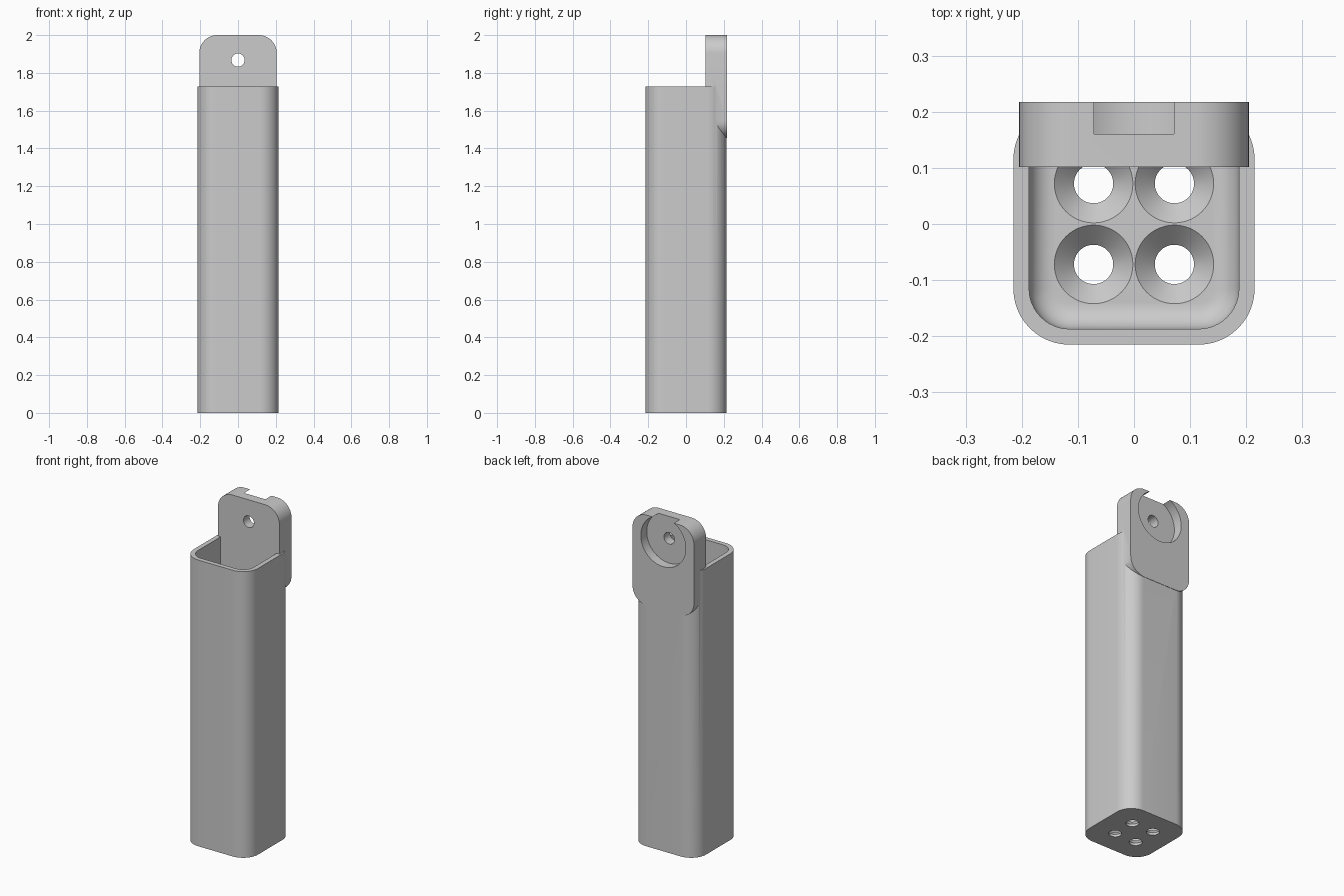
import bpy, bmesh
from math import cos, sin, pi, radians
from mathutils import Matrix, Vector

cube = bpy.data.objects.get("Cube")
if cube:
    bpy.data.objects.remove(cube, do_unlink=True)

grey = bpy.data.materials.new("plain grey")
grey.use_nodes = True
grey.diffuse_color = (0.6, 0.6, 0.6, 1)
grey.node_tree.nodes["Principled BSDF"].inputs["Base Color"].default_value = (0.6, 0.6, 0.6, 1)


def rounded_rect(half_w, half_h, radius, steps=12):
    """Outline of a rounded rectangle, counter-clockwise."""
    pts = []
    for q, (sx, sy) in enumerate([(1, 1), (-1, 1), (-1, -1), (1, -1)]):
        for i in range(steps + 1):
            a = (q + i / steps) * pi / 2
            pts.append((sx * (half_w - radius) + radius * cos(a),
                        sy * (half_h - radius) + radius * sin(a)))
    return pts


def circle(radius, steps=64):
    return [(radius * cos(2 * pi * i / steps), radius * sin(2 * pi * i / steps))
            for i in range(steps)]


def loft(name, rings, matrix=Matrix()):
    """Skin a closed solid through (outline, height) rings."""
    bm = bmesh.new()
    loops = [[bm.verts.new(matrix @ Vector((x, y, h))) for x, y in pts] for pts, h in rings]
    for a, b in zip(loops, loops[1:]):
        n = len(a)
        for i in range(n):
            bm.faces.new((a[i], a[(i + 1) % n], b[(i + 1) % n], b[i]))
    bm.faces.new(loops[0][::-1])
    bm.faces.new(loops[-1])
    bmesh.ops.recalc_face_normals(bm, faces=bm.faces)
    mesh = bpy.data.meshes.new(name)
    bm.to_mesh(mesh)
    bm.free()
    mesh.materials.append(grey)
    obj = bpy.data.objects.new(name, mesh)
    bpy.context.collection.objects.link(obj)
    return obj


def combine(target, other, operation):
    """Apply a boolean and drop the helper object."""
    other.hide_render = True
    mod = target.modifiers.new(operation.lower(), 'BOOLEAN')
    mod.operation, mod.object, mod.solver = operation, other, 'EXACT'
    bpy.context.view_layer.objects.active = target
    bpy.ops.object.modifier_apply(modifier=mod.name)
    bpy.data.objects.remove(other, do_unlink=True)


# Square tube with a closed floor and a filleted inside bottom edge
OUT, INN, TOP, FLOOR, FILLET = 0.215, 0.187, 1.727, 0.05, 0.045
rings = [(rounded_rect(OUT, OUT, 0.1), 0), (rounded_rect(OUT, OUT, 0.1), TOP),
         (rounded_rect(INN, INN, 0.072), TOP)]
for i in range(9):
    a = i / 8 * pi / 2
    inset = FILLET * (1 - cos(a))
    rings.append((rounded_rect(INN - inset, INN - inset, 0.072 - inset),
                  FLOOR + FILLET * (1 - sin(a))))
holder = loft("tube_holder", rings)

# Four countersunk drain holes
for x in (-0.072, 0.072):
    for y in (-0.072, 0.072):
        cutter = loft("drain_cutter", [(circle(0.035), -0.02), (circle(0.035), FLOOR - 0.035),
                                       (circle(0.07), FLOOR), (circle(0.07), FLOOR + 0.01)],
                      Matrix.Translation((x, y, 0)))
        combine(holder, cutter, 'DIFFERENCE')

# Mounting tab at the back: its outline stands upright, depth runs along y
upright = Matrix.Rotation(radians(90), 4, 'X')
BOTTOM = 1.455
tab_outline = rounded_rect(0.205, (2 - BOTTOM) / 2, 0.095)
tab = loft("mounting_tab", [(tab_outline, -0.102), (tab_outline, -0.217)],
           Matrix.Translation((0, 0, (2 + BOTTOM) / 2)) @ upright)
combine(holder, tab, 'UNION')

# Round recess open through the top edge, and the screw hole
for radius, near, far in ((0.15, 0.16, 0.3), (0.035, 0.05, 0.3)):
    cutter = loft("screw_cutter", [(circle(radius), -near), (circle(radius), -far)],
                  Matrix.Translation((0, 0, 1.868)) @ upright)
    combine(holder, cutter, 'DIFFERENCE')

bpy.ops.object.select_all(action='DESELECT')
holder.select_set(True)
bpy.context.view_layer.objects.active = holder
bpy.ops.object.shade_smooth_by_angle(angle=radians(30))
